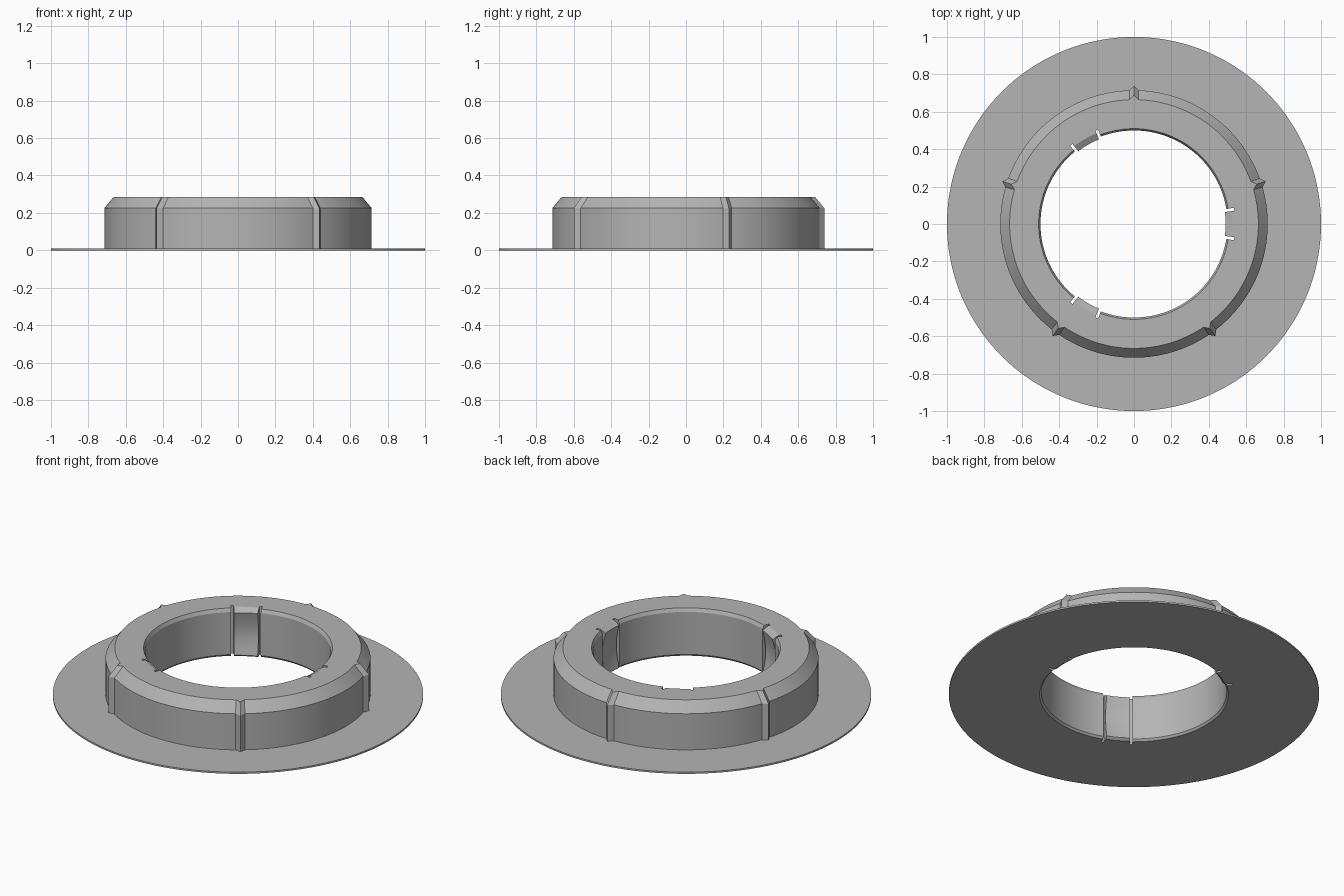
import bpy, bmesh, math

if "Cube" in bpy.data.objects:
    bpy.data.objects.remove(bpy.data.objects["Cube"])

RIDGES = [18, 90, 162, 234, 306]      # outer rib directions, degrees
TABS = [0, 120, 240]                  # inner clip directions, degrees
TAB_HALF, SLOT_HALF = 7.5, 9.2        # clip edge and slot outer edge, degrees
RIDGE_HALF, RIDGE_OUT = 2.0, 0.025
LEVELS = [0, 0.012] + [0.012 + 0.253 * i / 10 for i in range(1, 11)] + [0.285]


def wall(z):
    """Plain bore with small chamfers."""
    return 0.51 if z in (0, 0.285) else 0.5


def tab(z):
    """Clip face: lips at top and bottom, hollow between."""
    if z == 0:
        return 0.505
    if z == 0.285:
        return 0.525
    return 0.49 + 0.02 * math.sin(math.pi * (z - 0.012) / 0.253)


def slot(z):
    return 0.54


def gap(a, b):
    return abs((a - b + 180) % 360 - 180)


def outline(angle, inner):
    """Closed cross-section (r, z) at one angle."""
    d = min(gap(angle, r) for r in RIDGES)
    bump = RIDGE_OUT * max(0, 1 - d / RIDGE_HALF)
    section = [(inner(z), z) for z in LEVELS]
    section += [(0.665 + bump, 0.285), (0.715 + bump, 0.225),
                (0.715 + bump, 0.01), (1, 0.01), (1, 0)]
    return section


# Angles around the ring, with doubled stations at the slot sides
stations = []
angles = {i * 2.5 for i in range(144)}
for r in RIDGES:
    angles = {a for a in angles if gap(a, r) > RIDGE_HALF + 0.3}
    angles |= {r - RIDGE_HALF, r, r + RIDGE_HALF}
for a in angles:
    d = min(gap(a, t) for t in TABS)
    if abs(d - TAB_HALF) > 0.01:
        f = tab if d < TAB_HALF else slot if d < SLOT_HALF else wall
        stations.append((a, 0, f))
for t in TABS:
    for off, first, second in ((-SLOT_HALF, wall, slot), (-TAB_HALF, slot, tab),
                               (TAB_HALF, tab, slot), (SLOT_HALF, slot, wall)):
        a = (t + off) % 360
        stations += [(a, 0, first), (a, 1, second)]
stations.sort(key=lambda s: (s[0], s[1]))

# Flanged ring with ribs, slots and clips
bm = bmesh.new()
rings = []
for a, _, f in stations:
    c, s = math.cos(math.radians(a)), math.sin(math.radians(a))
    rings.append([bm.verts.new((r * c, r * s, z)) for r, z in outline(a, f)])
for i, ring in enumerate(rings):
    nxt = rings[(i + 1) % len(rings)]
    for j in range(len(ring)):
        k = (j + 1) % len(ring)
        bm.faces.new((ring[j], ring[k], nxt[k], nxt[j]))
bmesh.ops.remove_doubles(bm, verts=bm.verts, dist=1e-5)
bmesh.ops.dissolve_degenerate(bm, dist=1e-5, edges=bm.edges)
bmesh.ops.recalc_face_normals(bm, faces=bm.faces)

mesh = bpy.data.meshes.new("flanged_ring")
bm.to_mesh(mesh)
bm.free()
ring_obj = bpy.data.objects.new("flanged_ring", mesh)
bpy.context.collection.objects.link(ring_obj)

grey = bpy.data.materials.new("plain grey")
grey.diffuse_color = (0.46, 0.46, 0.46, 1)
grey.use_nodes = True
grey.node_tree.nodes["Principled BSDF"].inputs["Base Color"].default_value = grey.diffuse_color
mesh.materials.append(grey)

bpy.context.view_layer.objects.active = ring_obj
ring_obj.select_set(True)
bpy.ops.object.shade_smooth_by_angle(angle=math.radians(25))
